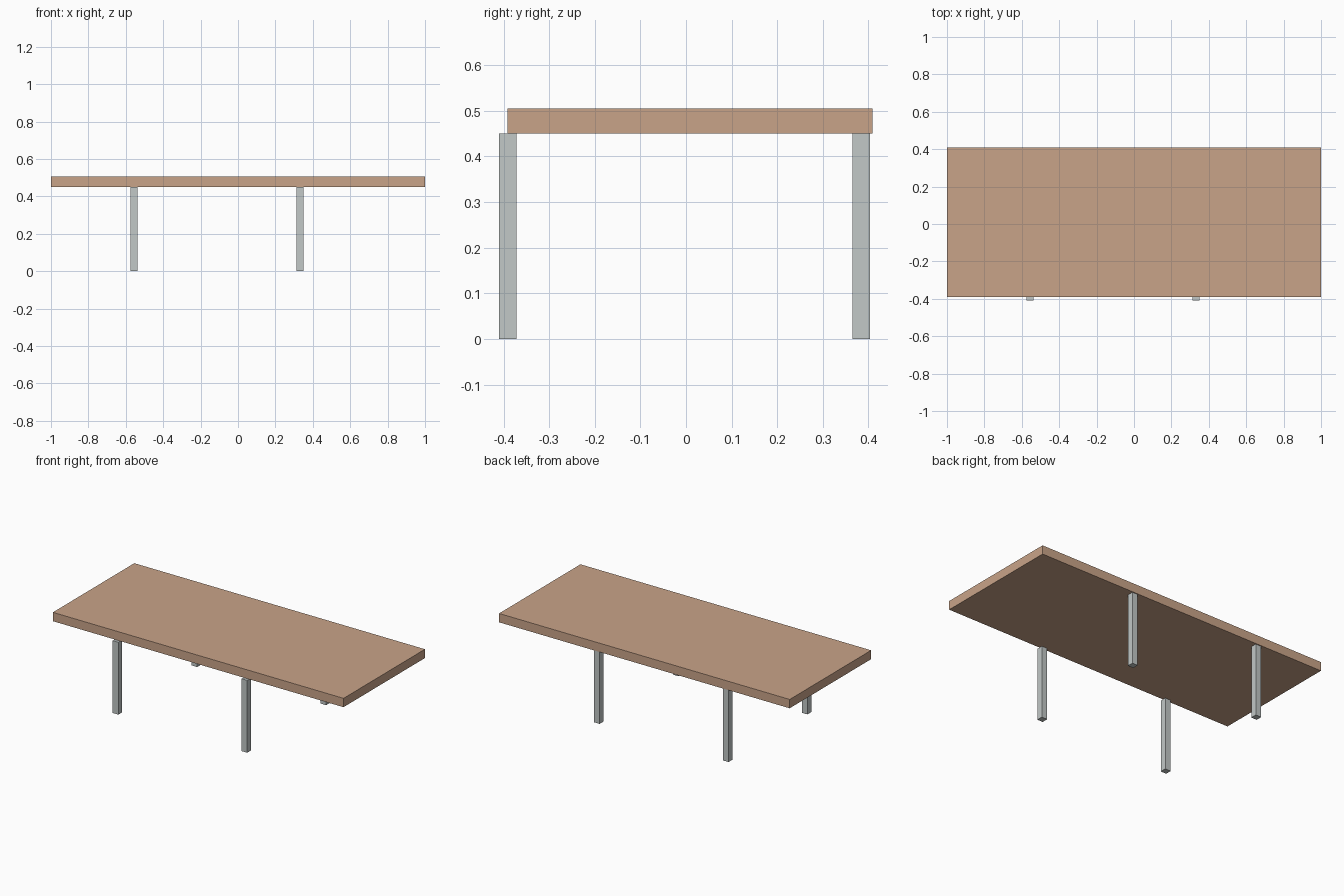
import bpy

if "Cube" in bpy.data.objects:
    bpy.data.objects.remove(bpy.data.objects["Cube"])


def material(name, srgb):
    lin = [((c / 255 + 0.055) / 1.055) ** 2.4 for c in srgb]
    m = bpy.data.materials.new(name)
    m.diffuse_color = (*lin, 1)
    m.use_nodes = True
    m.node_tree.nodes["Principled BSDF"].inputs["Base Color"].default_value = m.diffuse_color
    return m


def box(name, lo, hi, mat):
    centre = [(a + b) / 2 for a, b in zip(lo, hi)]
    bpy.ops.mesh.primitive_cube_add(size=1, location=centre)
    ob = bpy.context.object
    ob.name = name
    ob.scale = [b - a for a, b in zip(lo, hi)]
    bpy.ops.object.transform_apply(location=False, rotation=False, scale=True)
    ob.data.materials.append(mat)
    return ob


wood = material("light wood", (201, 164, 137))
metal = material("pale grey metal", (194, 200, 199))

# Table top, slightly offset towards the back
box("table_top", (-1, -0.391, 0.45), (1, 0.409, 0.505), wood)

# Four square legs, off-centre to the left
W = 0.0385
for side, x in (("left", -0.575), ("right", 0.312)):
    for end, y in (("front", -0.41), ("back", 0.365)):
        box(f"{end}_{side}_leg", (x, y, 0), (x + W, y + W, 0.45), metal)
